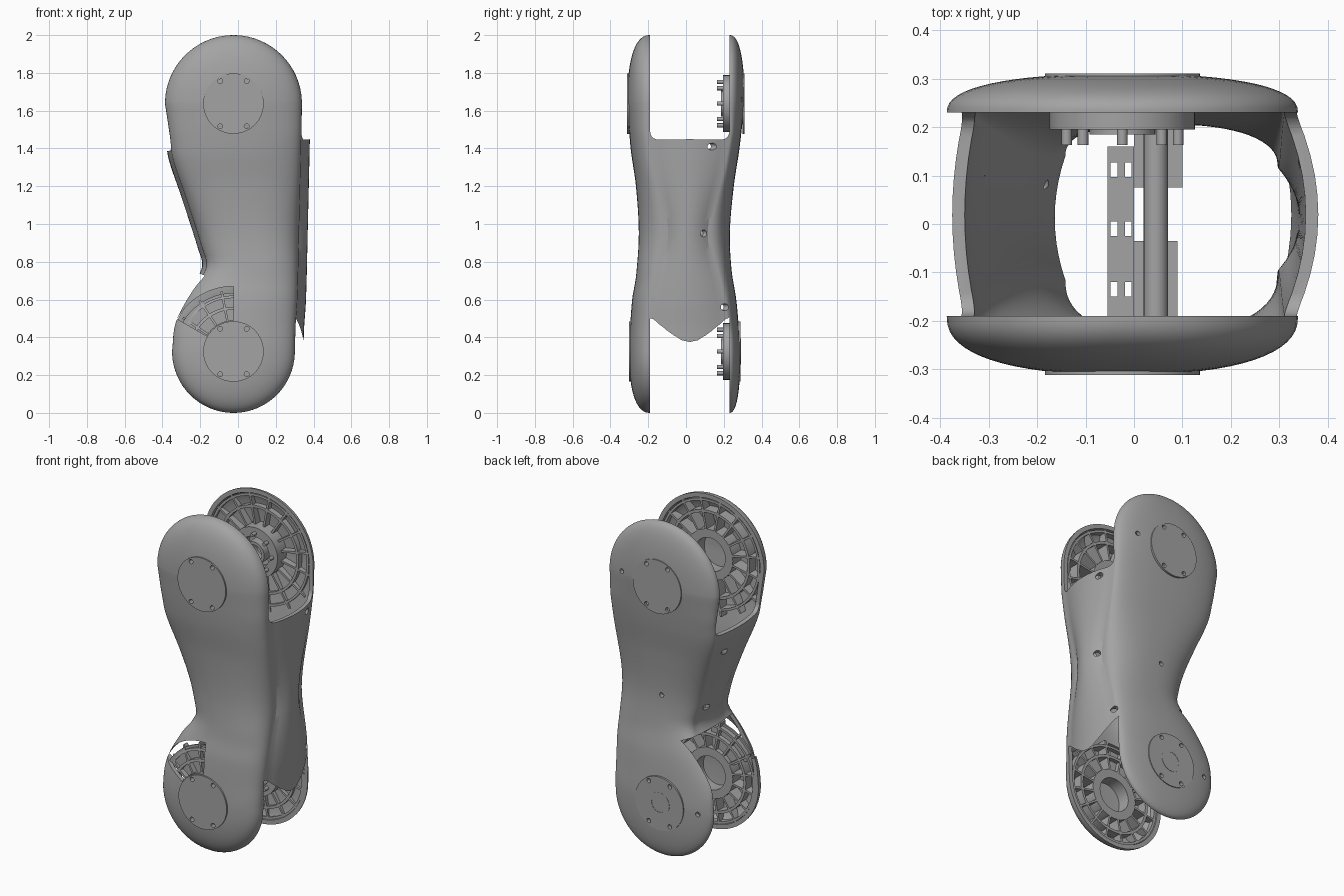
import bpy, bmesh, math
from mathutils import Matrix, Vector

old = bpy.data.objects.get("Cube")
if old:
    bpy.data.objects.remove(old)

grey = bpy.data.materials.new("satin_grey")
grey.use_nodes = True
grey.diffuse_color = (0.37, 0.37, 0.37, 1)
grey.node_tree.nodes["Principled BSDF"].inputs["Base Color"].default_value = (0.37, 0.37, 0.37, 1)

CX, TOP_Z, TOP_R, LOW_Z, LOW_R = -0.024, 1.6375, 0.3625, 0.325, 0.325
FRONT, BACK, POWER = -0.19, 0.23, 2.4
JOINTS = ((TOP_Z, TOP_R), (LOW_Z, LOW_R))


# ---- helpers
def finish(bm, name):
    bmesh.ops.recalc_face_normals(bm, faces=bm.faces)
    mesh = bpy.data.meshes.new(name)
    bm.to_mesh(mesh)
    bm.free()
    ob = bpy.data.objects.new(name, mesh)
    bpy.context.collection.objects.link(ob)
    return ob


def boolean(ob, tool, op="DIFFERENCE"):
    mod = ob.modifiers.new("cut", "BOOLEAN")
    mod.object, mod.operation, mod.solver = tool, op, "EXACT"
    bpy.context.view_layer.update()
    mesh = bpy.data.meshes.new_from_object(ob.evaluated_get(bpy.context.evaluated_depsgraph_get()))
    ob.modifiers.clear()
    ob.data = mesh


def bridge(bm, loops, closed=False):
    n = len(loops[0])
    pairs = list(zip(loops, loops[1:])) + ([(loops[-1], loops[0])] if closed else [])
    for a, b in pairs:
        for i in range(n):
            j = (i + 1) % n
            bm.faces.new((a[i], a[j], b[j], b[i]))
    if not closed:
        bm.faces.new(loops[0])
        bm.faces.new(loops[-1])


def circle(x, z, r, n=48):
    return [(x + r * math.cos(math.tau * i / n), z + r * math.sin(math.tau * i / n)) for i in range(n)]


def arc(x, z, r, a0, a1, n=16):
    angles = [math.radians(a0 + (a1 - a0) * i / n) for i in range(n + 1)]
    return [(x + r * math.cos(a), z + r * math.sin(a)) for a in angles]


def prism(bm, pts, y0, y1):
    bridge(bm, [[bm.verts.new((x, y, z)) for x, z in pts] for y in (y0, y1)])


def tube(bm, x, z, r0, r1, y0, y1):
    corners = ((r0, y0), (r1, y0), (r1, y1), (r0, y1))
    bridge(bm, [[bm.verts.new((a, y, b)) for a, b in circle(x, z, r)] for r, y in corners], True)


def box(bm, x0, x1, y0, y1, z0, z1):
    prism(bm, [(x0, z0), (x1, z0), (x1, z1), (x0, z1)], y0, y1)


def curve(table, z):
    """Smooth interpolation through (z, value) pairs."""
    if z <= table[0][0]:
        return table[0][1]
    if z >= table[-1][0]:
        return table[-1][1]
    k = next(i for i in range(len(table) - 1) if z <= table[i + 1][0])

    def slope(i):
        a, b = table[max(i - 1, 0)], table[min(i + 1, len(table) - 1)]
        return (b[1] - a[1]) / (b[0] - a[0])
    (z0, v0), (z1, v1) = table[k], table[k + 1]
    d = z1 - z0
    t = (z - z0) / d
    return ((2*t**3 - 3*t**2 + 1) * v0 + (t**3 - 2*t**2 + t) * d * slope(k)
            + (3*t**2 - 2*t**3) * v1 + (t**3 - t**2) * d * slope(k + 1))


# ---- limb outline tables
LEFT = [(.325, -.349), (.48, -.33), (.65, -.245), (.77, -.168), (.87, -.19), (1.15, -.28), (1.35, -.347), (1.46, -.36), (1.6375, -.3865)]
RIGHT = [(.325, .301), (.45, .305), (.6, .315), (1.0, .325), (1.43, .335), (1.6375, .3385)]
FRONT_Y = [(.35, -.302), (.6, -.285), (.72, -.265), (.95, -.25), (1.2, -.265), (1.4, -.293), (1.64, -.311)]
BACK_Y = [(.35, .288), (.6, .266), (.75, .242), (.95, .232), (1.2, .253), (1.4, .283), (1.64, .31)]
WALL = [(.4, 1), (.65, .8), (.95, .5), (1.3, .85), (1.48, 1)]


def limb(name, t):
    """Solid limb, drawn in by t on every side."""
    bm = bmesh.new()
    ends = [math.radians(2 + 86 * i / 16) for i in range(17)]
    heights = [LOW_Z - (LOW_R - t) * math.cos(a) for a in ends]
    heights += [LOW_Z + (TOP_Z - LOW_Z) * i / 44 for i in range(45)]
    heights += [TOP_Z + (TOP_R - t) * math.cos(a) for a in reversed(ends)]
    loops = []
    for z in heights:
        xl, xr = curve(LEFT, z) + t, curve(RIGHT, z) - t
        c, w, dome = (xl + xr) / 2, (xr - xl) / 2, 1
        for cz, r, out in ((TOP_Z, TOP_R, z > TOP_Z), (LOW_Z, LOW_R, z < LOW_Z)):
            if out:
                u = min(abs(z - cz) / (r - t), 0.9999)
                w *= math.sqrt(1 - u * u)
                dome = (1 - u ** POWER) ** (1 / POWER)
        s = curve(WALL, z)
        yf, yb = FRONT * s, BACK * s
        hf = (yf - curve(FRONT_Y, z) - t) * dome
        hb = (curve(BACK_Y, z) - t - yb) * dome
        ring = []
        for y0, h, sx, y_next, bulge in ((yf, -hf, -1, yb, .045), (yb, hb, 1, yf, -.022)):
            for i in range(33):
                a = math.pi * i / 32
                co, si = math.cos(a), abs(math.sin(a))
                x = math.copysign(abs(co) ** (2 / POWER), co) * sx
                ring.append((c + w * x, y0 + h * si ** (2 / POWER), z))
            for i in range(1, 10):
                v = i / 10
                side = -sx * w
                ring.append((c + side + bulge * 4 * v * (1 - v) * min(1, w / .2), y0 + (y_next - y0) * v, z))
        loops.append([bm.verts.new(p) for p in ring])
    bridge(bm, loops)
    return finish(bm, name)


shell = limb("limb_shell", 0)
core = limb("core_tool", 0.026)
tools = [core]
boolean(shell, core)

# ---- clevis slots at both joints
bm = bmesh.new()
prism(bm, [(.7, 1.475), (.7, 2.4), (-.7, 2.4), (-.7, 1.36)], FRONT, BACK)
bmesh.ops.bevel(bm, geom=bm.edges[:], offset=.045, segments=5, affect="EDGES", profile=.5)
slot = finish(bm, "top_slot_tool")
bm = bmesh.new()
prism(bm, [(.8, .37)] + arc(CX, LOW_Z, .375, 7, 100) + [(-.25, .755), (-.8, .755), (-.8, -.4), (.8, -.4)], FRONT, BACK)
low_slot = finish(bm, "low_slot_tool")

# ---- open window beside the lower joint
bm = bmesh.new()
prism(bm, arc(CX, LOW_Z, .345, 90, 150) + arc(CX, LOW_Z, .165, 150, 90), -.5, -.17)
window = finish(bm, "window_tool")

# ---- bolt holes through the covers and slanted side bores
bm = bmesh.new()
for cz, r in JOINTS:
    for dx in (-.07, .07):
        for dz in (-.12, .12):
            for y in (-.3, .29):
                prism(bm, circle(CX + dx, cz + dz, .013, 16), y - .025, y + .025)
for x, z, y in ((.22, 1.66, .28), (0, .95, .23), (-.27, .32, .26)):
    prism(bm, circle(x, z, .014, 16), y - .05, y + .05)
for x, y, z, sx in ((.37, .15, 1.41, 1), (.35, .11, .95, 1), (.315, .21, .56, 1), (-.345, .13, 1.25, -1), (-.21, .11, .88, -1)):
    turn = Vector((0, 0, 1)).rotation_difference(Vector((sx * .5, .85, 0)))
    bmesh.ops.create_cone(bm, cap_ends=True, segments=24, radius1=.018, radius2=.018, depth=.09,
                          matrix=Matrix.Translation((x, y, z)) @ turn.to_matrix().to_4x4())
bores = finish(bm, "bore_tool")
tools += [slot, low_slot, window, bores]
for tool in tools[1:]:
    boolean(shell, tool)

# ---- flush joint covers
bm = bmesh.new()
for cz, yf, yb in ((TOP_Z, -.3115, .3105), (LOW_Z, -.3025, .2885)):
    prism(bm, circle(CX, cz, .16, 64), yf, yf + .012)
    prism(bm, circle(CX, cz, .16, 64), yb - .012, yb)
covers = finish(bm, "joint_covers")
boolean(covers, bores)

# ---- ribs inside each joint plate, trimmed to the shell
rings, bars = bmesh.new(), bmesh.new()
for cz, r in JOINTS:
    for y0, y1 in ((-.4, FRONT - .006), (BACK + .006, .4)):
        for r0, r1 in ((.10, .15), (r * .68, r * .68 + .016), (r * .87, r * .87 + .014)):
            tube(rings, CX, cz, r0, r1, y0, y1)
        for i in range(16):
            a = math.tau * (i + .5) / 16
            d, n = Vector((math.cos(a), math.sin(a))), Vector((-math.sin(a), math.cos(a))) * .006
            c = Vector((CX, cz))
            prism(bars, [c + d * .145 - n, c + d * r - n, c + d * r + n, c + d * .145 + n], y0, y1)
for ribs in (finish(rings, "ring_ribs"), finish(bars, "radial_ribs")):
    boolean(ribs, core, "INTERSECT")

# ---- floor behind the window
bm = bmesh.new()
prism(bm, arc(CX, LOW_Z, .31, 88, 152) + arc(CX, LOW_Z, .15, 152, 88), -.232, -.222)
finish(bm, "window_floor")

# ---- bearing discs with pins on the back plates
bm = bmesh.new()
for cz, r in JOINTS:
    tube(bm, CX, cz, .095, .15, .195, .245)
    tube(bm, CX, cz, .05, .068, .185, .29)
    for i in range(8):
        a = math.tau * i / 8
        prism(bm, circle(CX + .115 * math.cos(a), cz + .115 * math.sin(a), .011, 12), .163, .2)
finish(bm, "bearing_discs")

# ---- slotted bracket and cross shaft inside the limb
bm = bmesh.new()
box(bm, -.055, 0, -.24, .16, 1.0, 1.012)
bracket = finish(bm, "inner_bracket")
bm = bmesh.new()
for x in (-.041, -.012):
    for y in (-.135, -.01, .112):
        box(bm, x - .007, x + .007, y - .015, y + .015, .9, 1.1)
slots = finish(bm, "slot_tool")
boolean(bracket, slots)
tools.append(slots)
bm = bmesh.new()
prism(bm, circle(.045, .95, .025, 24), -.235, .215)
box(bm, 0, .09, -.235, -.035, .92, .935)
box(bm, 0, .1, .075, .215, .92, .935)
finish(bm, "cross_shaft")

# ---- tidy up, colour and shade
for tool in tools:
    bpy.data.objects.remove(tool)
parts = [o for o in bpy.context.collection.objects if o.type == "MESH"]
bpy.ops.object.select_all(action="DESELECT")
for ob in parts:
    ob.data.materials.clear()
    ob.data.materials.append(grey)
    ob.select_set(True)
bpy.context.view_layer.objects.active = shell
bpy.ops.object.shade_smooth_by_angle(angle=math.radians(32))
